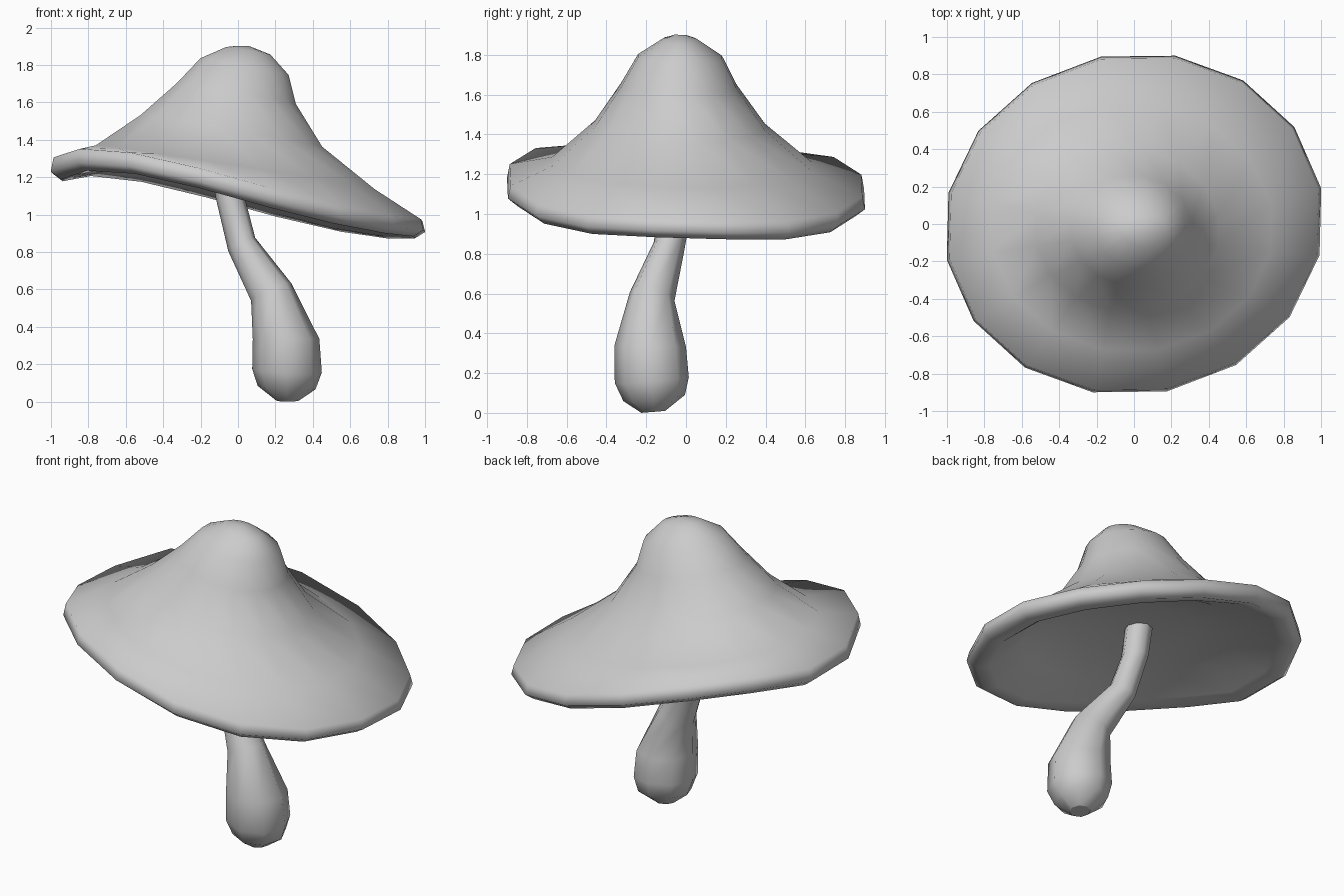
import bpy, bmesh, math

if "Cube" in bpy.data.objects:
    bpy.data.objects.remove(bpy.data.objects["Cube"])


def loft(name, rings, close_start=True, close_end=True):
    """Skin a list of equal-length point rings, capping the ends."""
    bm = bmesh.new()
    loops = [[bm.verts.new(p) for p in ring] for ring in rings]
    n = len(loops[0])
    for a, b in zip(loops, loops[1:]):
        for i in range(n):
            j = (i + 1) % n
            bm.faces.new((a[i], a[j], b[j], b[i]))
    if close_start:
        bm.faces.new(loops[0][::-1])
    if close_end:
        bm.faces.new(loops[-1])
    bmesh.ops.recalc_face_normals(bm, faces=bm.faces)
    mesh = bpy.data.meshes.new(name)
    bm.to_mesh(mesh)
    bm.free()
    for p in mesh.polygons:
        p.use_smooth = True
    obj = bpy.data.objects.new(name, mesh)
    bpy.context.collection.objects.link(obj)
    return obj


def oval(n, cx, cy, rx, ry, height, phase=0.0):
    """Ring of n points; height(x, y) gives z."""
    pts = []
    for i in range(n):
        a = 2 * math.pi * (i + phase) / n
        x, y = cx + rx * math.cos(a), cy + ry * math.sin(a)
        pts.append((x, y, height(x, y)))
    return pts


# Wavy rim height, as (x, z) of the upper edge
RIM = [(-1.0, 1.30), (-0.83, 1.34), (-0.57, 1.31), (-0.22, 1.23), (0.2, 1.115),
       (0.55, 1.03), (0.83, 0.98), (1.0, 0.97)]


def rim_z(x):
    x = max(-1.0, min(1.0, x))
    for (x0, z0), (x1, z1) in zip(RIM, RIM[1:]):
        if x <= x1:
            return z0 + (z1 - z0) * (x - x0) / (x1 - x0)
    return RIM[-1][1]


def rim_ring(scale, drop):
    """Slightly skewed rim outline, lower at the back, thinner on the right."""
    ring = oval(16, 0, 0, 1.016 * scale, 0.915 * scale,
                lambda x, y: rim_z(x / scale) - 0.03 * y + drop * (1 - 0.13 * x), 0.5)
    return [(x + 0.025 * y, y + 0.012 * x, z) for x, y, z in ring]


# Cap: crown rings (cx, cy, rx, ry, z at centre, tilt along x), top to bottom
crown = [(0.02, -0.03, 0.04, 0.03, 1.9, 0.0),
         (0.055, -0.03, 0.12, 0.09, 1.875, -0.17),
         (0.035, -0.03, 0.24, 0.215, 1.79, -0.19),
         (-0.01, -0.035, 0.325, 0.295, 1.645, -0.17),
         (-0.035, -0.03, 0.495, 0.435, 1.445, -0.175),
         (-0.015, -0.02, 0.76, 0.665, 1.25, -0.157)]
rings = [oval(16, cx, cy, rx, ry,
              lambda x, y, c=cx, z=z, t=t: z + t * (x - c) - 0.02 * y, 0.5)
         for cx, cy, rx, ry, z, t in crown]
# rolled lip
rings += [rim_ring(0.985, 0.0), rim_ring(1.0, -0.067),
          rim_ring(0.945, -0.105), rim_ring(0.86, -0.085)]
# hollow underside
under = [(0.66, 0.58, 1.185, -0.17), (0.36, 0.32, 1.25, -0.13), (0.07, 0.06, 1.265, -0.1)]
rings += [oval(16, 0, -0.02, rx, ry, lambda x, y, z=z, t=t: z + t * x - 0.02 * y, 0.5)
          for rx, ry, z, t in under]
loft("mushroom_cap", rings)

# Stem: bent, bulbous; (cx, cy, cz, rx, ry, slope x, slope y)
stem = [(0.265, -0.165, 0.005, 0.06, 0.06, 0.0, 0.08),
        (0.26, -0.16, 0.075, 0.155, 0.155, -0.06, 0.1),
        (0.262, -0.172, 0.165, 0.186, 0.186, -0.05, 0.08),
        (0.257, -0.18, 0.335, 0.178, 0.18, 0.0, -0.02),
        (0.178, -0.17, 0.585, 0.108, 0.112, 0.43, -0.2),
        (0.02, -0.085, 0.84, 0.072, 0.078, 0.5, -0.2),
        (-0.04, -0.04, 1.085, 0.08, 0.078, -0.1, 0.0),
        (-0.06, -0.03, 1.27, 0.08, 0.078, 0.0, 0.0)]
stem_obj = loft("mushroom_stem",
     [oval(8, cx, cy, rx, ry,
           lambda x, y, a=cx, b=cy, z=cz, s=sx, t=sy: z + s * (x - a) + t * (y - b))
      for cx, cy, cz, rx, ry, sx, sy in stem])
# flat cut at the foot
for p in stem_obj.data.polygons:
    if len(p.vertices) > 4:
        p.use_smooth = False
